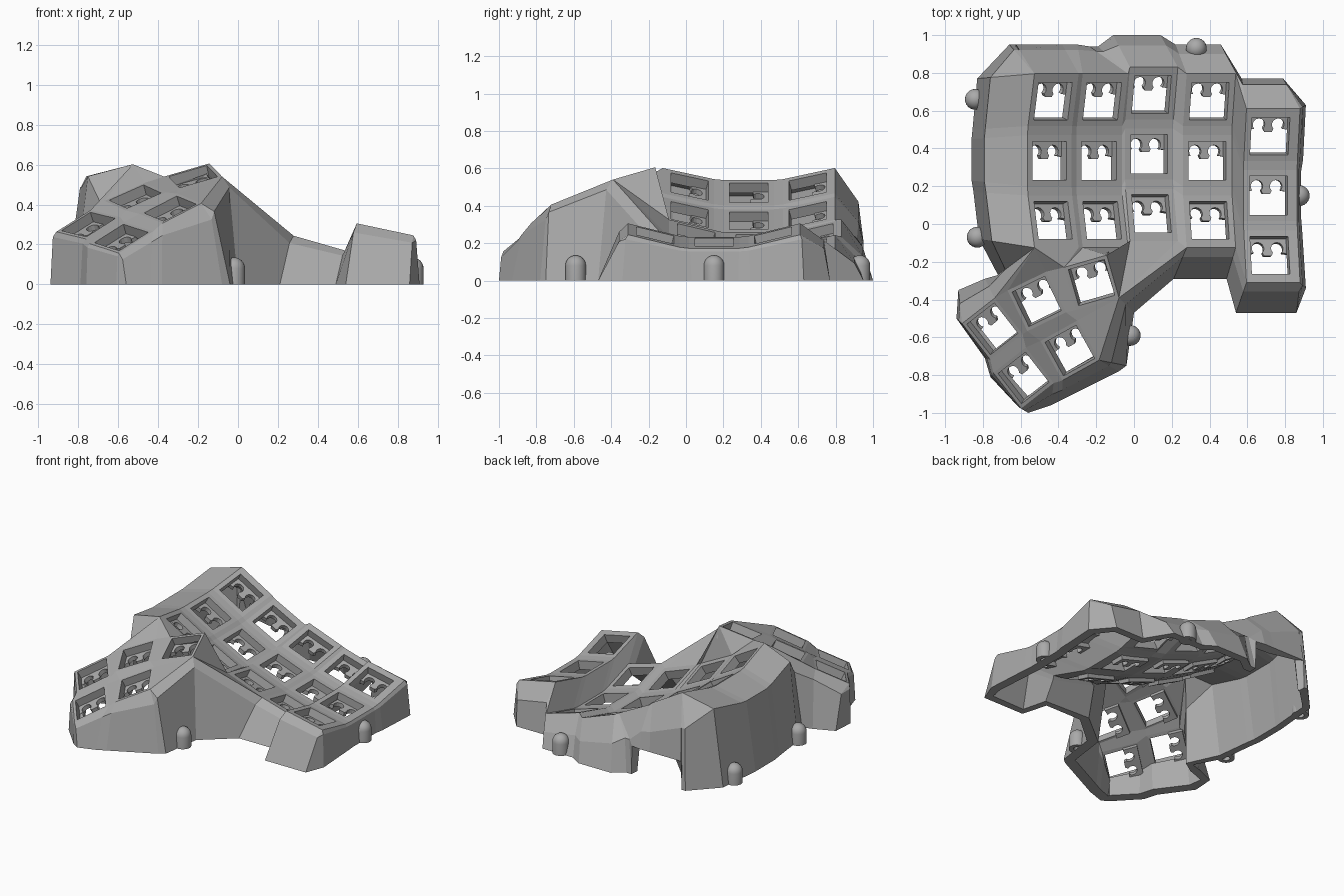
import bpy, bmesh, math
from mathutils import Vector

cube = bpy.data.objects.get("Cube")
if cube:
    bpy.data.objects.remove(cube)

HALF, THUMB_HALF, HOLE, PLATE = 0.135, 0.122, 0.103, 0.06

grey = bpy.data.materials.new("printed grey")
grey.use_nodes = True
grey.diffuse_color = (0.4, 0.4, 0.4, 1)
grey.node_tree.nodes["Principled BSDF"].inputs["Base Color"].default_value = (0.4, 0.4, 0.4, 1)


def finish(bm, name):
    mesh = bpy.data.meshes.new(name)
    bm.to_mesh(mesh)
    bm.free()
    mesh.materials.append(grey)
    obj = bpy.data.objects.new(name, mesh)
    bpy.context.collection.objects.link(obj)
    return obj


# Key positions: centre and the two in-plane axes
keys = {}
columns = [(-0.447, 0.335, 0.47, 30), (-0.185, 0.335, 0.32, 27), (0.08, 0.37, 0.21, 20),
           (0.388, 0.335, 0.135, 16), (0.712, 0.15, 0.205, 12)]
for c, (x, y, z, slope) in enumerate(columns):
    a = math.radians(slope)
    u = Vector((math.cos(a), 0, -math.sin(a)))
    n = Vector((math.sin(a), 0, math.cos(a)))
    for r in range(3):
        tilt = math.radians(14) * (r - 1)
        v = Vector((0, math.cos(tilt), 0)) + n * math.sin(tilt)
        centre = Vector((x, y + 0.315 * (r - 1), z)) + n * 0.038 * abs(r - 1)
        keys[f"{c}{r}"] = (centre, u, v)

thumbs = {"A": (-0.225, -0.31, 0.54, 16, 0.28, 0.28), "B": (-0.515, -0.41, 0.44, 26, 0.4, 0.2),
          "C": (-0.75, -0.555, 0.3, 38, 0.5, 0.15), "D": (-0.34, -0.67, 0.38, 29, 0.45, 0.2),
          "E": (-0.585, -0.815, 0.235, 38, 0.5, 0.2)}
for name, (x, y, z, turn, rise_u, rise_v) in thumbs.items():
    a = math.radians(turn)
    u = Vector((math.cos(a), math.sin(a), rise_u)).normalized()
    v = Vector((-math.sin(a), math.cos(a), rise_v)).normalized()
    keys[name] = (Vector((x, y, z)), u, v)

# Outer skin of the case, as an open surface
bm = bmesh.new()
V = {}
SIGNS = {"fl": (-1, -1), "fr": (1, -1), "br": (1, 1), "bl": (-1, 1)}


def face(verts):
    unique = list(dict.fromkeys(verts))
    if len(unique) > 2:
        bm.faces.new(unique)


def patch(names):
    face([V[n] for n in names.split()])


def stitch(first, second):
    """Fill between two rows of points with triangles."""
    i = j = 0
    while i < len(first) - 1 or j < len(second) - 1:
        gap_i = (first[i + 1].co - second[j].co).length if i < len(first) - 1 else 9
        gap_j = (first[i].co - second[j + 1].co).length if j < len(second) - 1 else 9
        if gap_i < gap_j:
            face([first[i], first[i + 1], second[j]])
            i += 1
        else:
            face([first[i], second[j + 1], second[j]])
            j += 1


# Square frames around each key opening, wider along the outer rim
for name, (centre, u, v) in keys.items():
    outer, inner = [], []
    for corner, (su, sv) in SIGNS.items():
        reach_u = reach_v = THUMB_HALF if name in thumbs else HALF
        if (name[-1], sv) in (("2", 1), ("0", -1)):
            reach_v += 0.015
        if name[0] == "4" and su > 0:
            reach_u += 0.02
        V[name + corner] = bm.verts.new(centre + u * su * reach_u + v * sv * reach_v)
        outer.append(V[name + corner])
        inner.append(bm.verts.new(centre + (u * su + v * sv) * HOLE))
    for i in range(4):
        k = (i + 1) % 4
        face([outer[i], outer[k], inner[k], inner[i]])

# Webs between finger keys
for c in range(5):
    for r in range(3):
        if r < 2:
            patch(f"{c}{r}bl {c}{r}br {c}{r+1}fr {c}{r+1}fl")
        if c < 4:
            patch(f"{c}{r}fr {c+1}{r}fl {c+1}{r}bl {c}{r}br")
        if r < 2 and c < 4:
            patch(f"{c}{r}br {c+1}{r}bl {c+1}{r+1}fl {c}{r+1}fr")

# Webs between thumb keys, and from the thumb group to the finger keys
for names in ("Bfr Afl Abl Bbr", "Cfr Bfl Bbl Cbr", "Dbl Dbr Bfr Bfl", "Efr Dfl Dbl Ebr",
              "Ebl Ebr Cfr Cfl", "Ebr Dbl Bfl Cfr", "Dbr Afl Bfr", "Dbr Afr Afl", "Dbr Dfr Afr"):
    patch(names)
stitch([V[n] for n in "Cbr Bbl Bbr Abl Abr Afr".split()],
       [V[n] for n in "00fl 00fr 10fl 10fr 20fl 20fr 30fl".split()])

# Walls: shoulder position, shoulder drop, thickness, then key corner and foot point
NOTCH = 0.2
sides = [
    (0.77, 0.1, 0.05, [("00fl", -0.82, -0.08), ("00bl", -0.85, 0.17), ("01fl", -0.86, 0.23),
                       ("01bl", -0.86, 0.45), ("02fl", -0.855, 0.5), ("02bl", -0.83, 0.77)]),
    (0.82, 0.3, 0.06, [("02bl", -0.66, 0.95), ("02bl", -0.63, 0.95), ("02bl", -0.625, 0.95, NOTCH),
                       ("02br", -0.38, 0.95, NOTCH), ("12bl", -0.3, 0.95, NOTCH),
                       ("12br", -0.235, 0.94, NOTCH), ("12br", -0.23, 0.94),
                       ("12br", -0.19, 0.94)]),
    (0.68, 0.45, 0.06, [("22bl", -0.11, 1), ("22br", 0.14, 1), ("32bl", 0.22, 0.95),
                        ("32br", 0.46, 0.95)]),
    (0.8, 0.3, 0.06, [("42bl", 0.57, 0.77), ("42br", 0.79, 0.77)]),
    (0.45, 0.1, 0.065, [("42br", 0.91, 0.63), ("42fr", 0.895, 0.34), ("41br", 0.885, 0.28),
                        ("41fr", 0.885, 0.03), ("40br", 0.89, -0.03), ("40fr", 0.91, -0.34)]),
    (0.3, 0.15, 0.065, [("40fr", 0.86, -0.47), ("40fl", 0.54, -0.47), ("30fr", 0.49, -0.29),
                        ("30fl", 0.21, -0.29)]),
    (0.45, 0.1, 0.075, [("Afr", 0, -0.47), ("Dfr", -0.04, -0.75)]),
    (0.5, 0.2, 0.075, [("Dfr", -0.08, -0.78), ("Dfl", -0.38, -0.93), ("Efr", -0.44, -0.96),
                       ("Efl", -0.56, -1)]),
    (0.6, 0.1, 0.075, [("Efl", -0.61, -0.97), ("Ebl", -0.76, -0.81), ("Cfl", -0.79, -0.71),
                       ("Cbl", -0.94, -0.5)]),
    (0.6, 0.12, 0.06, [("Cbl", -0.93, -0.35), ("Cbr", -0.79, -0.29)]),
    (0.8, 0.35, 0.05, [("00fl", -0.72, -0.27)]),
]
rows, thickness = [], {}
for reach, drop, thick, points in sides:
    for name, x, y, *lift in points:
        top = V[name]
        p = top.co
        shoulder = bm.verts.new((p.x + (x - p.x) * reach, p.y + (y - p.y) * reach, p.z * (1 - drop)))
        foot = bm.verts.new((x, y, lift[0] if lift else 0))
        thickness[shoulder] = thickness[foot] = thick
        rows.append((top, shoulder, foot))
for a, b in zip(rows, rows[1:] + rows[:1]):
    face([a[0], b[0], b[1], a[1]])
    face([a[1], b[1], b[2], a[2]])

# Give the skin thickness, keeping the foot on the ground
bmesh.ops.recalc_face_normals(bm, faces=bm.faces[:])
bm.faces.ensure_lookup_table()
bm.normal_update()
if bm.faces[0].normal.z < 0:
    bmesh.ops.reverse_faces(bm, faces=bm.faces[:])
    bm.normal_update()
skin, rim = bm.faces[:], [e for e in bm.edges if e.is_boundary]
lining = {}
for vert in bm.verts[:]:
    co = vert.co - vert.normal * thickness.get(vert, PLATE)
    if vert.co.z < 0.01:
        co.z = 0
    lining[vert] = bm.verts.new(co)
for f in skin:
    bm.faces.new([lining[v] for v in reversed(f.verts)])
for e in rim:
    a, b = e.verts
    bm.faces.new([a, b, lining[b], lining[a]])
bmesh.ops.recalc_face_normals(bm, faces=bm.faces[:])
finish(bm, "case_shell")

# Switch sockets: a scalloped ledge under the back of each opening
outline = [(-0.115, 0.115), (0.115, 0.115), (0.115, 0.02)]
for side in (0.052, -0.052):
    for i in range(11):
        t = math.radians(-45 + 27 * i)
        outline.append((side + 0.033 * math.cos(t), 0.05 + 0.033 * math.sin(t)))
    if side > 0:
        outline += [(0.02, 0.01), (-0.02, 0.01)]
outline.append((-0.115, 0.02))
bm = bmesh.new()
for centre, u, v in keys.values():
    n = u.cross(v)
    ledge = bm.faces.new([bm.verts.new(centre + u * a + v * b - n * 0.054) for a, b in outline])
    lower = bmesh.ops.extrude_face_region(bm, geom=[ledge], use_keep_orig=True)["geom"]
    for vert in lower:
        if isinstance(vert, bmesh.types.BMVert):
            vert.co -= n * 0.03
bmesh.ops.recalc_face_normals(bm, faces=bm.faces[:])
finish(bm, "switch_sockets")

# Round-topped screw posts with a bore in the base
R, SHOULDER = 0.055, 0.08
profile = [(0, 0.05), (0.025, 0.05), (0.025, 0), (R, 0)]
profile += [(R * math.cos(t), SHOULDER + R * math.sin(t)) for t in (math.pi / 12 * i for i in range(7))]
for i, (x, y) in enumerate([(-0.84, 0.66), (-0.83, -0.07), (0.33, 0.93), (0.875, 0.15), (-0.02, -0.59)]):
    bm = bmesh.new()
    verts = [bm.verts.new((r, 0, z)) for r, z in profile]
    edges = [bm.edges.new(pair) for pair in zip(verts, verts[1:])]
    bmesh.ops.spin(bm, geom=verts + edges, cent=(0, 0, 0), axis=(0, 0, 1),
                   angle=math.tau, steps=24, use_merge=False)
    bmesh.ops.remove_doubles(bm, verts=bm.verts[:], dist=0.0005)
    bmesh.ops.recalc_face_normals(bm, faces=bm.faces[:])
    post = finish(bm, f"screw_post_{i + 1}")
    post.location = (x, y, 0)
    bpy.ops.object.select_all(action="DESELECT")
    post.select_set(True)
    bpy.context.view_layer.objects.active = post
    bpy.ops.object.shade_smooth_by_angle(angle=math.radians(35))
